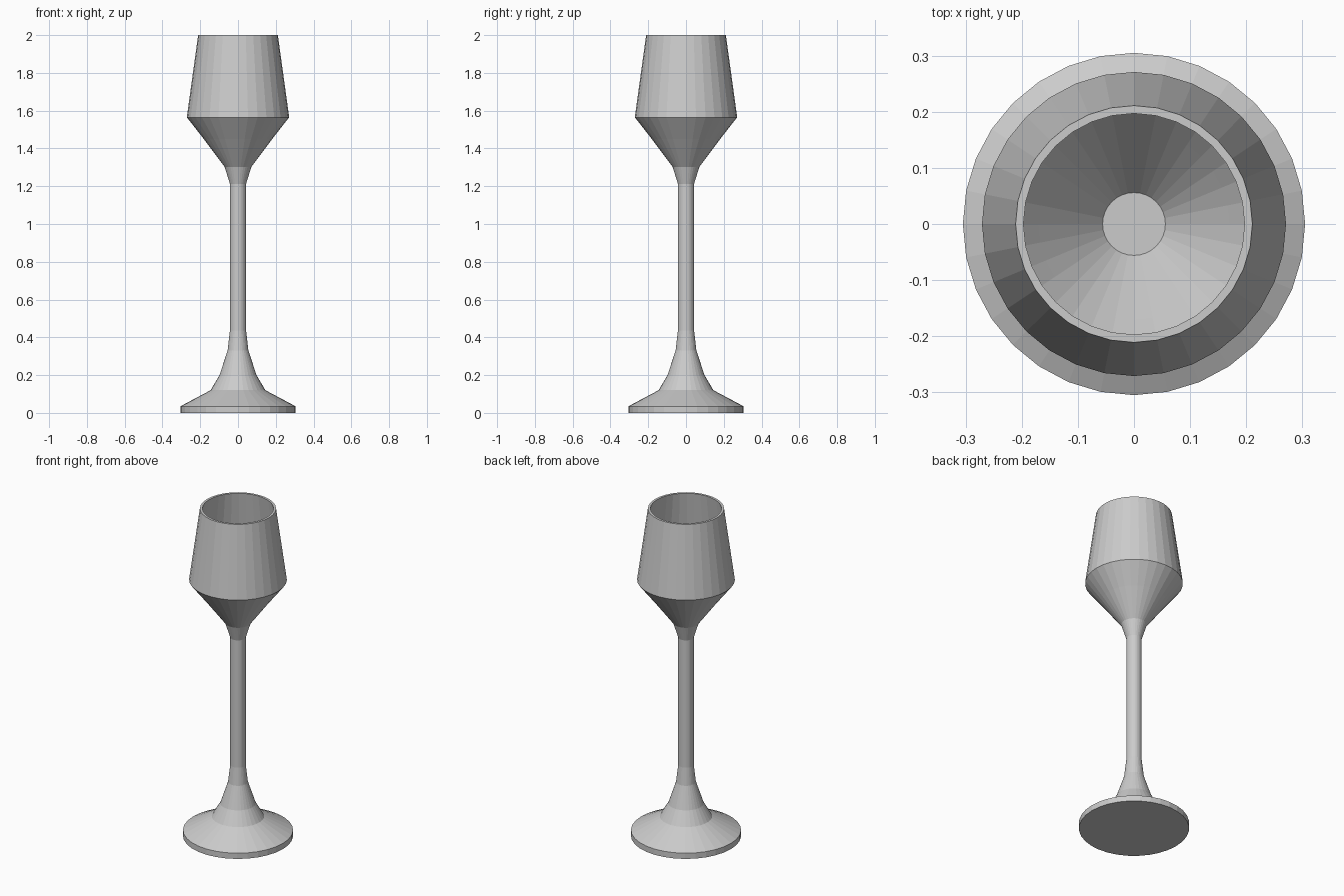
import bpy, bmesh
from math import cos, sin, tau

if "Cube" in bpy.data.objects:
    bpy.data.objects.remove(bpy.data.objects["Cube"])

SIDES = 32


def lathe(name, profile):
    """Revolve an (r, z) profile around z, capping both ends with flat discs."""
    bm = bmesh.new()
    rings = [[bm.verts.new((r * cos(tau * i / SIDES), r * sin(tau * i / SIDES), z))
              for i in range(SIDES)] for r, z in profile]
    for a, b in zip(rings, rings[1:]):
        for i in range(SIDES):
            j = (i + 1) % SIDES
            bm.faces.new((a[i], a[j], b[j], b[i]))
    bm.faces.new(rings[0][::-1])
    bm.faces.new(rings[-1])
    bmesh.ops.recalc_face_normals(bm, faces=bm.faces)
    mesh = bpy.data.meshes.new(name)
    bm.to_mesh(mesh)
    bm.free()
    obj = bpy.data.objects.new(name, mesh)
    bpy.context.collection.objects.link(obj)
    return obj


# Foot disc and flare
foot = [(0.305, 0), (0.305, 0.035), (0.145, 0.12), (0.098, 0.2), (0.055, 0.33)]
# Slender stem
stem = [(0.043, 0.435), (0.043, 1.213)]
# Bowl outside, up to the rim
bowl_outer = [(0.071, 1.303), (0.181, 1.45), (0.271, 1.565), (0.211, 2.0)]
# Bowl inside, down to the flat floor
bowl_inner = [(0.197, 2.0), (0.256, 1.568), (0.17, 1.46), (0.056, 1.318)]

lathe("goblet", foot + stem + bowl_outer + bowl_inner)
